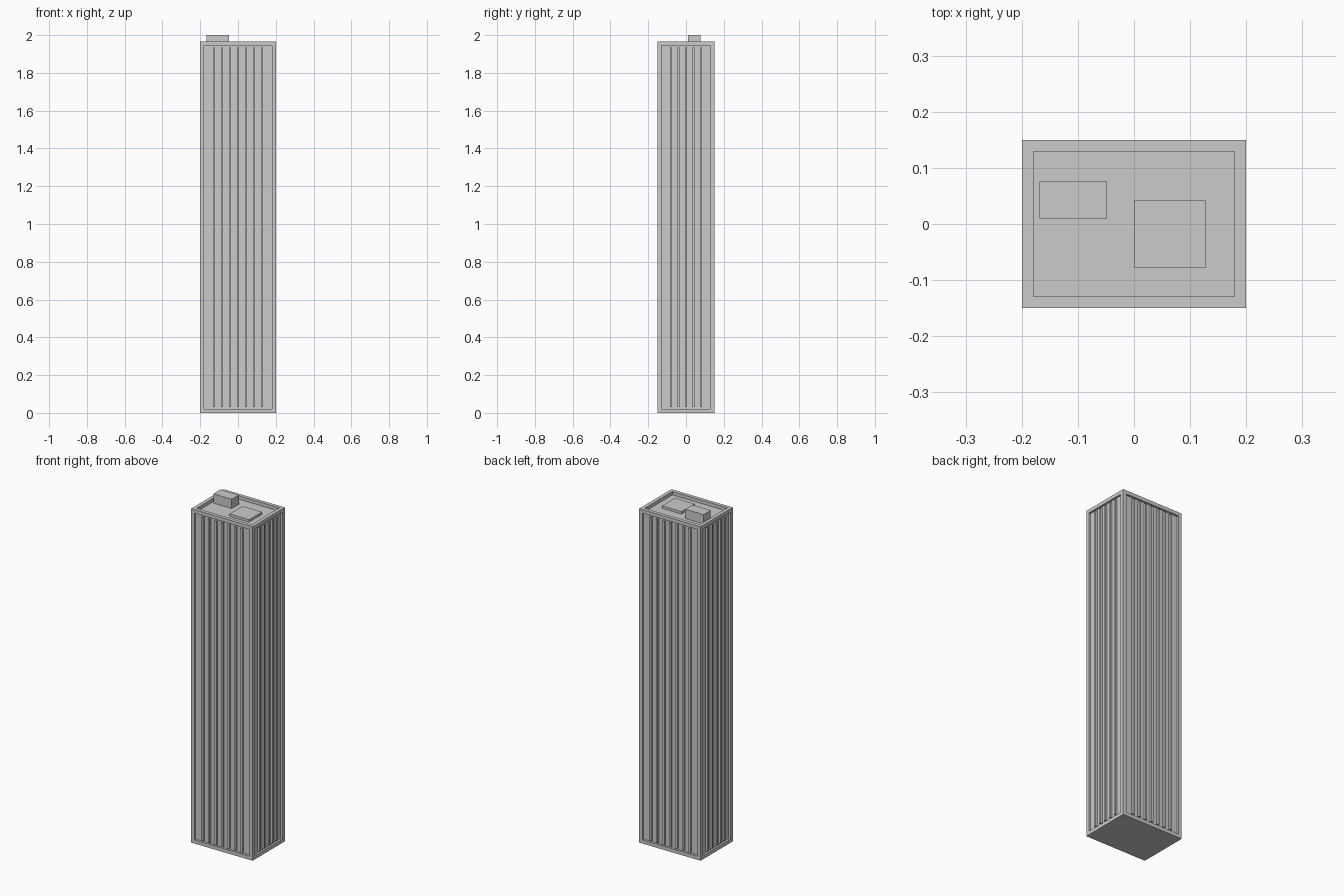
import bpy, bmesh
from mathutils import Vector

if "Cube" in bpy.data.objects:
    bpy.data.objects.remove(bpy.data.objects["Cube"])

W, D, H = 0.40, 0.30, 1.965   # tower size
M, DEPTH, FIN = 0.03, 0.012, 0.012


def box(name, x0, x1, y0, y1, z0, z1):
    bm = bmesh.new()
    bmesh.ops.create_cube(bm, size=1)
    for v in bm.verts:
        v.co = Vector(((x0, x1)[v.co.x > 0], (y0, y1)[v.co.y > 0], (z0, z1)[v.co.z > 0]))
    me = bpy.data.meshes.new(name)
    bm.to_mesh(me)
    bm.free()
    ob = bpy.data.objects.new(name, me)
    bpy.context.collection.objects.link(ob)
    return ob


# Tower shell: framed recess in each wall, shallow roof well
tower = box("tower", -W/2, W/2, -D/2, D/2, 0, H)
bm = bmesh.new()
bm.from_mesh(tower.data)
bm.normal_update()
for f in [f for f in bm.faces if f.normal.z > -0.5]:
    roof = f.normal.z > 0.5
    n = f.normal.copy()
    bmesh.ops.inset_individual(bm, faces=[f], thickness=M)
    r = bmesh.ops.extrude_discrete_faces(bm, faces=[f])
    bmesh.ops.translate(bm, verts=r["faces"][0].verts, vec=-n * (0.02 if roof else DEPTH))
bm.to_mesh(tower.data)
bm.free()


# Vertical fins dividing each wall recess into strips
def fins(half, count, place):
    pitch = 2 * half / count
    for i in range(1, count):
        c = -half + i * pitch
        for s in (-1, 1):
            place(c - FIN/2, c + FIN/2, s)


def wall_fin_y(a, b, s):
    y = sorted((s * D/2, s * (D/2 - DEPTH)))
    box("long_wall_fin", a, b, *y, M, H - M)


def wall_fin_x(a, b, s):
    x = sorted((s * W/2, s * (W/2 - DEPTH)))
    box("short_wall_fin", *x, a, b, M, H - M)


fins(W/2 - M, 8, wall_fin_y)
fins(D/2 - M, 6, wall_fin_x)

# Rooftop housings
box("roof_stair_housing", -0.168, -0.048, 0.01, 0.076, H - 0.02, 2.0)
box("roof_plant_housing", 0.0, 0.127, -0.078, 0.042, H - 0.02, H - 0.005)
